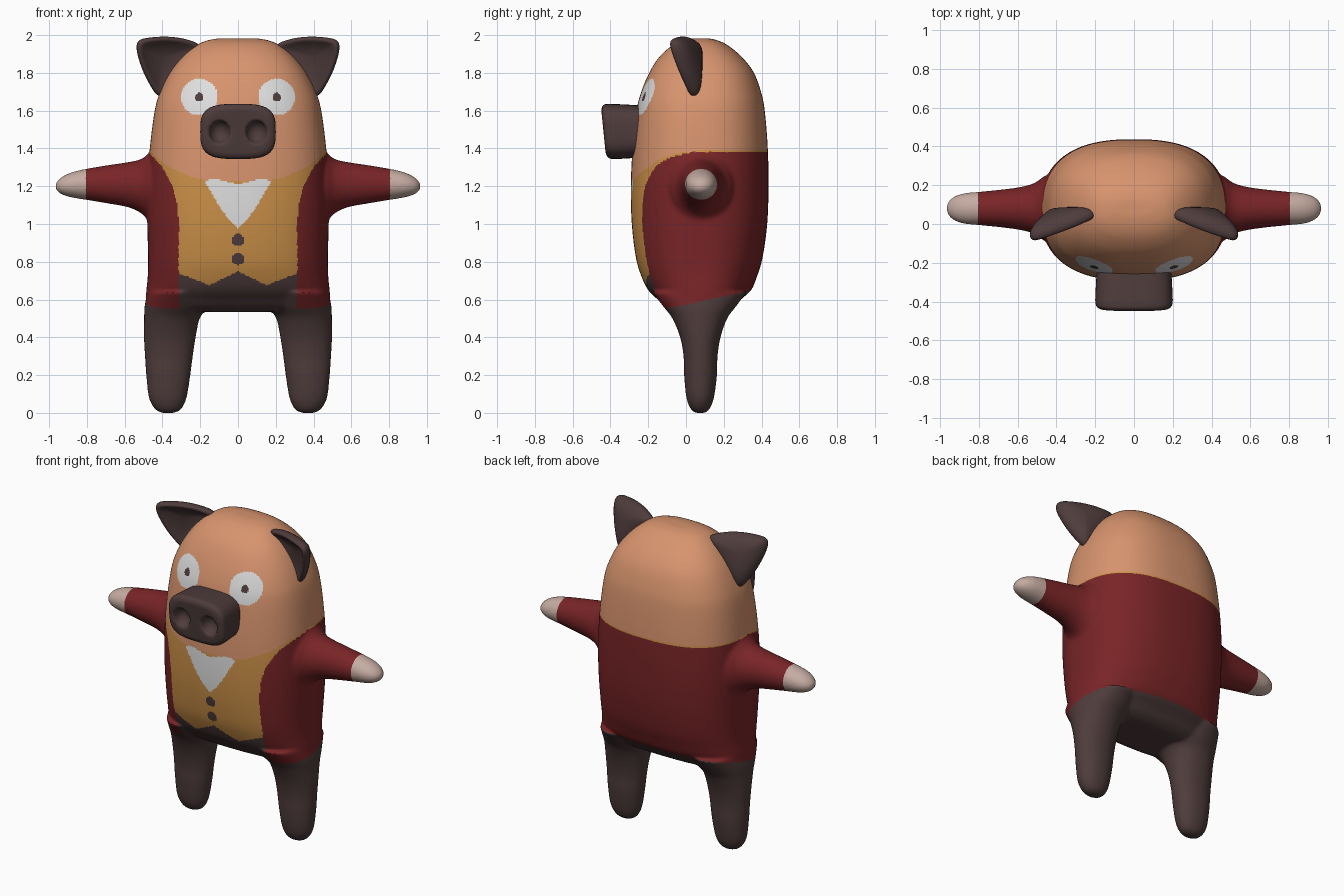
import bpy, bmesh, math
from mathutils import Vector

if "Cube" in bpy.data.objects:
    bpy.data.objects.remove(bpy.data.objects["Cube"])


def material(name, rgb):
    m = bpy.data.materials.new(name)
    m.diffuse_color = (*rgb, 1)
    m.use_nodes = True
    m.node_tree.nodes["Principled BSDF"].inputs["Base Color"].default_value = m.diffuse_color
    return m


SKIN = material("skin", (0.68, 0.295, 0.155))
GOLD = material("waistcoat_gold", (0.60, 0.28, 0.065))
RED = material("jacket_red", (0.19, 0.018, 0.020))
DARK = material("dark_brown", (0.078, 0.045, 0.045))
WHITE = material("white", (0.74, 0.74, 0.74))
HAND = material("pale_hand", (0.56, 0.41, 0.36))


def spline(pts, closed=False, steps=5):
    """Smooth curve through points of any dimension."""
    n, out = len(pts), []
    for i in range(n if closed else n - 1):
        k = [(i + d) % n if closed else min(max(i + d, 0), n - 1) for d in (-1, 0, 1, 2)]
        a, b, c, d = (pts[j] for j in k)
        for s in range(steps):
            t = s / steps
            out.append([0.5 * (2 * q + (r - p) * t + (2 * p - 5 * q + 4 * r - u) * t * t
                               + (3 * q - p - 3 * r + u) * t ** 3)
                        for p, q, r, u in zip(a, b, c, d)])
    return out if closed else out + [list(pts[-1])]


def skin_rings(bm, rings):
    """Bridge closed rings of points and cap both ends."""
    vs = [[bm.verts.new(p) for p in r] for r in rings]
    for a, b in zip(vs, vs[1:]):
        for i in range(len(a)):
            j = (i + 1) % len(a)
            bm.faces.new((a[i], a[j], b[j], b[i]))
    bm.faces.new(vs[0])
    bm.faces.new(vs[-1])


def loft(bm, rows, place, power=2.0, n=64):
    """rows: position, centre and radius on two cross axes."""
    rings = []
    for pos, cu, ru, cv, rv in spline(rows):
        ring = []
        for i in range(n):
            a = 2 * math.pi * i / n
            c, s = math.cos(a), math.sin(a)
            u = cu + ru * math.copysign(abs(c) ** (2 / power), c)
            v = cv + rv * math.copysign(abs(s) ** (2 / power), s)
            ring.append(place(pos, u, v))
        rings.append(ring)
    skin_rings(bm, rings)


def make(name, bm, mats):
    bmesh.ops.recalc_face_normals(bm, faces=bm.faces)
    me = bpy.data.meshes.new(name)
    bm.to_mesh(me)
    bm.free()
    ob = bpy.data.objects.new(name, me)
    bpy.context.collection.objects.link(ob)
    for m in mats:
        me.materials.append(m)
    me.shade_smooth()
    return ob


def fuse(ob, voxel, iterations, mats):
    """Blend overlapping volumes into one soft surface."""
    r = ob.modifiers.new("fuse", 'REMESH')
    r.mode, r.voxel_size = 'VOXEL', voxel
    s = ob.modifiers.new("soften", 'SMOOTH')
    s.factor, s.iterations = 0.5, iterations
    dg = bpy.context.evaluated_depsgraph_get()
    me = bpy.data.meshes.new_from_object(ob.evaluated_get(dg))
    ob.modifiers.clear()
    ob.data = me
    me.materials.clear()
    for m in mats:
        me.materials.append(m)
    me.shade_smooth()


def lerp(table, x):
    if x <= table[0][0]:
        return table[0][1]
    for (a, p), (b, q) in zip(table, table[1:]):
        if x <= b:
            return p + (q - p) * (x - a) / (b - a)
    return table[-1][1]


# Body: torso and head, given as height, half width, front and back
bm = bmesh.new()
TORSO = [(0.535, 0.44, -0.06, 0.20), (0.56, 0.475, -0.11, 0.25), (0.60, 0.487, -0.15, 0.29),
         (0.65, 0.485, -0.20, 0.345), (0.72, 0.478, -0.235, 0.375), (0.82, 0.476, -0.265, 0.405),
         (1.0, 0.48, -0.287, 0.43), (1.2, 0.48, -0.292, 0.437), (1.4, 0.467, -0.283, 0.433),
         (1.6, 0.441, -0.262, 0.417), (1.7, 0.412, -0.237, 0.397), (1.8, 0.362, -0.195, 0.36),
         (1.88, 0.30, -0.145, 0.30), (1.94, 0.23, -0.08, 0.23), (1.97, 0.17, -0.02, 0.175),
         (1.983, 0.10, 0.04, 0.12)]
loft(bm, [(z, 0, w, (f + b) / 2, (b - f) / 2) for z, w, f, b in TORSO],
     lambda p, u, v: (u, v, p), 2.5, 96)

# Legs and arms
LEG = [(0.0, 0.37, 0.035, 0.075, 0.025), (0.02, 0.37, 0.07, 0.075, 0.05),
       (0.08, 0.372, 0.1, 0.075, 0.073), (0.2, 0.369, 0.117, 0.077, 0.087),
       (0.3, 0.366, 0.127, 0.077, 0.09), (0.4, 0.361, 0.137, 0.076, 0.107),
       (0.5, 0.35, 0.147, 0.073, 0.145), (0.56, 0.33, 0.165, 0.072, 0.19),
       (0.64, 0.32, 0.16, 0.072, 0.25)]
ARM = [(0.40, 0.08, 0.19, 1.2, 0.21), (0.465, 0.08, 0.165, 1.195, 0.185),
       (0.51, 0.08, 0.133, 1.2, 0.145), (0.58, 0.08, 0.112, 1.208, 0.12),
       (0.68, 0.08, 0.098, 1.21, 0.103), (0.8, 0.08, 0.086, 1.21, 0.083),
       (0.88, 0.08, 0.078, 1.207, 0.067), (0.93, 0.08, 0.06, 1.203, 0.048),
       (0.957, 0.08, 0.035, 1.2, 0.027), (0.966, 0.08, 0.012, 1.2, 0.01)]
for sx in (1, -1):
    loft(bm, LEG, lambda p, u, v: (sx * u, v, p), 2.1)
    loft(bm, ARM, lambda p, u, v: (sx * p, u, v))
BODY_MATS = [SKIN, GOLD, RED, DARK, WHITE, HAND]
body = make("body", bm, BODY_MATS)
fuse(body, 0.009, 14, BODY_MATS)

# Clothing and face colours
JACKET_EDGE = [(0.5, 0.315), (0.8, 0.315), (1.0, 0.313), (1.1, 0.322), (1.2, 0.345),
               (1.3, 0.40), (1.375, 0.468)]
COLLAR = [(0.17, 1.23), (0.25, 1.25), (0.37, 1.305), (0.47, 1.385)]
HEM = [(0, 0.75), (0.15, 0.675), (0.315, 0.74)]
SHIRT_LOW = [(0, 0.975), (0.05, 1.025), (0.10, 1.095), (0.175, 1.225)]
SHIRT_TOP = [(0, 1.21), (0.06, 1.225), (0.13, 1.243), (0.175, 1.225)]


def body_colour(p):
    x, y, z = abs(p.x), p.y, p.z
    front = y < 0.05
    if x > 0.805:
        return 5
    if front and z > 1.5:
        r = math.hypot(x - 0.205, z - 1.672)
        return 3 if r < 0.023 else 4 if r < 0.097 else 0
    if front and x < 0.175 and lerp(SHIRT_LOW, x) < z < lerp(SHIRT_TOP, x):
        return 4
    if x < 0.5 and z > (lerp(COLLAR, x) if front else 1.393):
        return 0
    if z < 0.575 + 0.21 * y:
        return 3
    if x > 0.48 or (x > lerp(JACKET_EDGE, z) if front else z < 1.38):
        return 2
    if not front:
        return 1
    if z < lerp(HEM, x) or min(math.hypot(x, z - 0.917), math.hypot(x, z - 0.815)) < 0.032:
        return 3
    return 1


for f in body.data.polygons:
    f.material_index = body_colour(f.center)

# Snout with two hollow nostrils
bm = bmesh.new()
loft(bm, [(-0.20, 0, 0.19, 1.49, 0.135), (-0.32, 0, 0.197, 1.49, 0.143),
          (-0.40, 0, 0.2, 1.49, 0.146), (-0.425, 0, 0.193, 1.49, 0.14),
          (-0.437, 0, 0.17, 1.49, 0.118)],
     lambda p, u, v: (u, p - (v - 1.49) * 0.1 * min(1, (-0.2 - p) / 0.2), v), 3.3)
snout = make("snout", bm, [DARK])
bm = bmesh.new()
for sx in (1, -1):
    g = bmesh.ops.create_uvsphere(bm, u_segments=32, v_segments=16, radius=1)["verts"]
    for v in g:
        v.co = Vector((sx * 0.097 + v.co.x * 0.056, -0.437 + v.co.y * 0.06, 1.487 + v.co.z * 0.062))
cutter = make("nostril_cutter", bm, [DARK])
cutter.hide_render = True
cut = snout.modifiers.new("nostrils", 'BOOLEAN')
cut.operation, cut.object, cut.solver = 'DIFFERENCE', cutter, 'EXACT'
fuse(snout, 0.008, 8, [DARK])
bpy.data.objects.remove(cutter)

# Ears: rounded triangles, domed behind and dished in front
OUTLINE = [(0.20, 1.94), (0.27, 1.98), (0.37, 1.995), (0.47, 1.99), (0.53, 1.972), (0.54, 1.92),
           (0.515, 1.83), (0.475, 1.745), (0.42, 1.675), (0.35, 1.73), (0.27, 1.83)]
normal = Vector((0.33, 0.91, 0.24)).normalized()


def on_plane(x, z):
    return Vector((x, -0.06 - (0.33 * (x - 0.535) + 0.24 * (z - 1.95)) / 0.91, z))


rim = [on_plane(x, z) for x, z in spline(OUTLINE, True, 4)]
mid = on_plane(0.40, 1.88)
SECTION = [(0.05, 0.06), (0.4, 0.056), (0.7, 0.043), (0.92, 0.02), (1.0, -0.005),
           (0.96, -0.028), (0.86, -0.032), (0.72, -0.018), (0.4, 0.0), (0.05, 0.005)]
bm = bmesh.new()
skin_rings(bm, [[mid + (p - mid) * s + normal * h for p in rim] for s, h in SECTION])
ears = make("ears", bm, [DARK])
ears.modifiers.new("mirror", 'MIRROR')
ears.modifiers.new("smooth", 'SUBSURF').levels = 1
